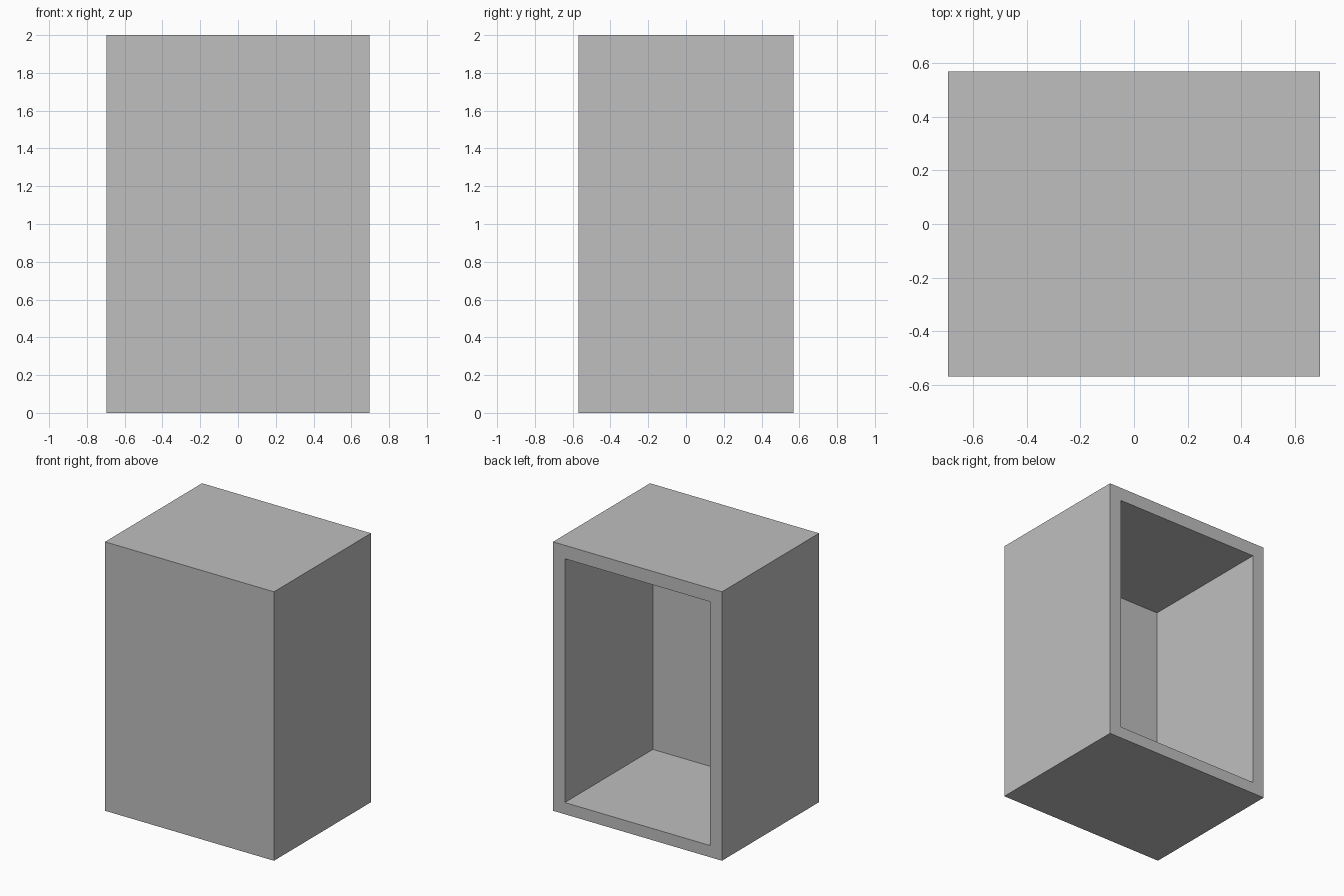
import bpy
import bmesh
from mathutils import Vector

cube = bpy.data.objects.get("Cube")
if cube:
    bpy.data.objects.remove(cube, do_unlink=True)

# Overall size and wall thicknesses
HALF_X, HALF_Y, HEIGHT = 0.695, 0.57, 2.0
SIDE, TOP, BOTTOM, FRONT = 0.097, 0.10, 0.087, 0.105

grey = bpy.data.materials.new("light_grey")
grey.use_nodes = True
colour = (0.52, 0.52, 0.52, 1)
grey.diffuse_color = colour
grey.node_tree.nodes["Principled BSDF"].inputs["Base Color"].default_value = colour

# Solid cabinet block standing on the ground
bm = bmesh.new()
bmesh.ops.create_cube(bm, size=1)
bmesh.ops.scale(bm, vec=(2 * HALF_X, 2 * HALF_Y, HEIGHT), verts=bm.verts)
bmesh.ops.translate(bm, vec=(0, 0, HEIGHT / 2), verts=bm.verts)
bm.normal_update()

# Rim around the open back
back = next(f for f in bm.faces if f.normal.y > 0.9)
bmesh.ops.inset_region(bm, faces=[back], thickness=SIDE, use_even_offset=True)
for v in back.verts:
    v.co.z = HEIGHT - TOP if v.co.z > HEIGHT / 2 else BOTTOM

# Hollow interior, leaving the front wall
result = bmesh.ops.extrude_face_region(bm, geom=[back])
inner = [g for g in result["geom"] if isinstance(g, bmesh.types.BMVert)]
if back.is_valid:
    bmesh.ops.delete(bm, geom=[back], context='FACES_ONLY')
bmesh.ops.translate(bm, vec=Vector((0, FRONT - 2 * HALF_Y, 0)), verts=inner)
bmesh.ops.recalc_face_normals(bm, faces=bm.faces)

mesh = bpy.data.meshes.new("cabinet_shell")
bm.to_mesh(mesh)
bm.free()
mesh.materials.append(grey)
shell = bpy.data.objects.new("cabinet_shell", mesh)
bpy.context.collection.objects.link(shell)
